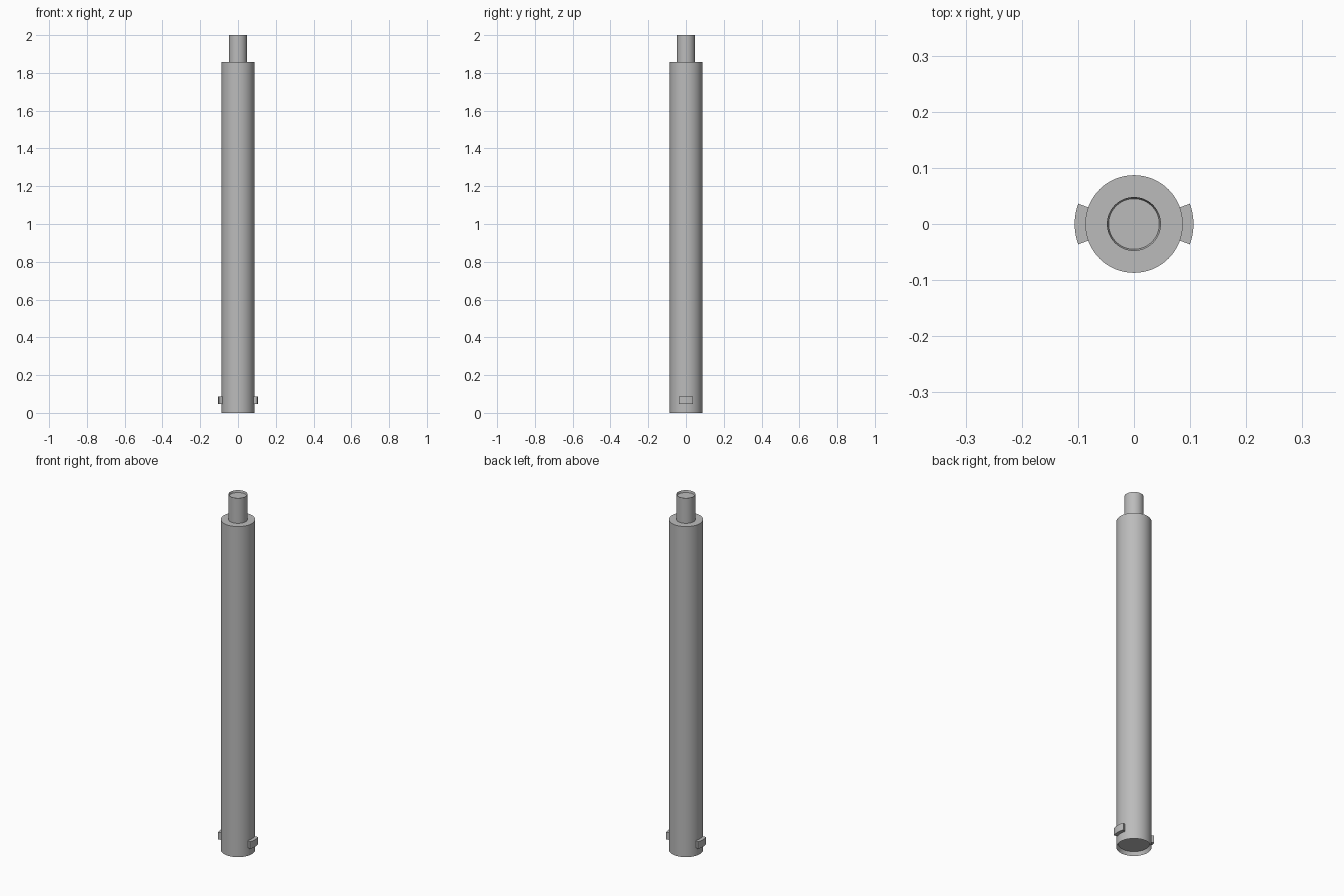
import bpy, bmesh, math

if "Cube" in bpy.data.objects:
    bpy.data.objects.remove(bpy.data.objects["Cube"])

SEGMENTS = 64
grey = bpy.data.materials.new("plain_grey")
grey.diffuse_color = (0.5, 0.5, 0.5, 1)
grey.use_nodes = True
grey.node_tree.nodes["Principled BSDF"].inputs["Base Color"].default_value = grey.diffuse_color


def finish(name, bm):
    bmesh.ops.recalc_face_normals(bm, faces=bm.faces)
    mesh = bpy.data.meshes.new(name)
    bm.to_mesh(mesh)
    bm.free()
    obj = bpy.data.objects.new(name, mesh)
    bpy.context.collection.objects.link(obj)
    mesh.materials.append(grey)
    bpy.ops.object.select_all(action='DESELECT')
    obj.select_set(True)
    bpy.context.view_layer.objects.active = obj
    bpy.ops.object.shade_smooth_by_angle(angle=math.radians(30))
    return obj


def lathe(name, profile):
    """Turn (radius, z) points around z and cap both end rings."""
    bm = bmesh.new()
    rings = []
    for r, z in profile:
        angles = [2 * math.pi * i / SEGMENTS for i in range(SEGMENTS)]
        rings.append([bm.verts.new((r * math.cos(a), r * math.sin(a), z)) for a in angles])
    for low, high in zip(rings, rings[1:]):
        for i in range(SEGMENTS):
            j = (i + 1) % SEGMENTS
            bm.faces.new((low[i], low[j], high[j], high[i]))
    bm.faces.new(rings[0])
    bm.faces.new(rings[-1])
    return finish(name, bm)


def lug(name, centre):
    """Curved block with radial sides."""
    half, steps = math.radians(20), 8
    angles = [centre - half + 2 * half * i / steps for i in range(steps + 1)]
    outline = [(0.106, a) for a in angles] + [(0.082, a) for a in reversed(angles)]
    bm = bmesh.new()
    base = bm.faces.new([bm.verts.new((r * math.cos(a), r * math.sin(a), 0.046))
                         for r, a in outline])
    ext = bmesh.ops.extrude_face_region(bm, geom=[base], use_keep_orig=True)
    top = [v for v in ext["geom"] if isinstance(v, bmesh.types.BMVert)]
    bmesh.ops.translate(bm, verts=top, vec=(0, 0, 0.04))
    return finish(name, bm)


# Main body with a tapered recess underneath
lathe("body_tube", [(0.078, 0.02), (0.087, 0), (0.087, 1.858), (0.04, 1.858)])
# Thin neck with a shallow tapered recess on top
lathe("neck_tube", [(0.048, 1.85), (0.048, 2), (0.045, 1.988)])
# Opposite locking lugs near the foot
lug("right_lug", 0)
lug("left_lug", math.pi)
